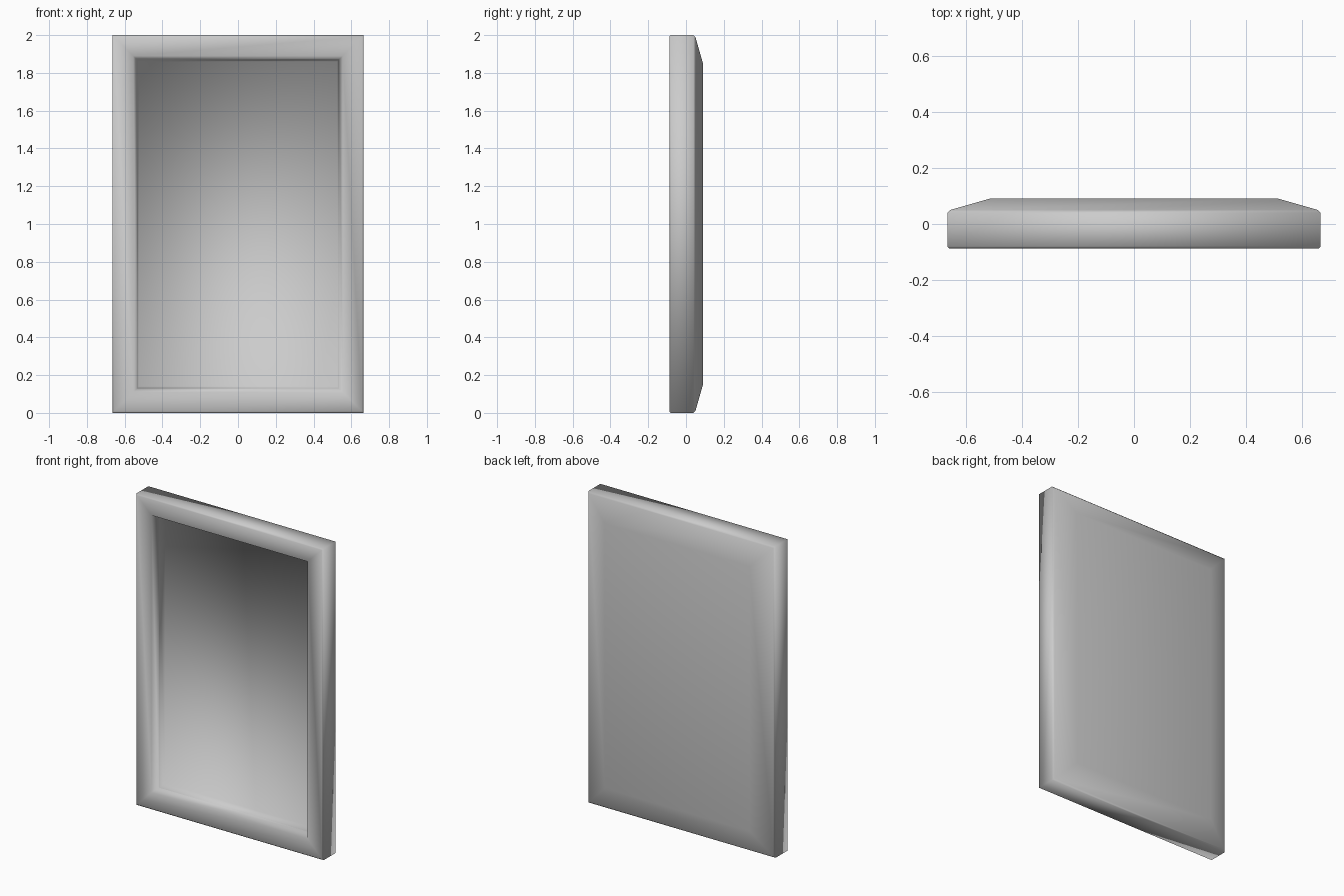
import bpy
import bmesh

cube = bpy.data.objects.get("Cube")
if cube:
    bpy.data.objects.remove(cube, do_unlink=True)

HALF_W, HALF_H = 0.665, 1.0


def material(name, color):
    mat = bpy.data.materials.new(name)
    mat.use_nodes = True
    mat.diffuse_color = color
    mat.node_tree.nodes["Principled BSDF"].inputs["Base Color"].default_value = color
    return mat


def ring_shell(name, profile, mat, back_cap=False, front_cap=False):
    """Join rectangular rings given as (inset, y), ordered from back to front."""
    bm = bmesh.new()
    rings = []
    for inset, y in profile:
        w, h = HALF_W - inset, HALF_H - inset
        corners = ((-1, -1), (1, -1), (1, 1), (-1, 1))
        rings.append([bm.verts.new((sx * w, y, HALF_H + sz * h)) for sx, sz in corners])
    for a, b in zip(rings, rings[1:]):
        for i in range(4):
            j = (i + 1) % 4
            bm.faces.new((a[i], a[j], b[j], b[i]))
    if back_cap:
        bm.faces.new(rings[0][::-1])
    if front_cap:
        bm.faces.new(rings[-1])
    for face in bm.faces:
        face.smooth = True
    mesh = bpy.data.meshes.new(name)
    bm.to_mesh(mesh)
    bm.free()
    mesh.materials.append(mat)
    obj = bpy.data.objects.new(name, mesh)
    bpy.context.collection.objects.link(obj)
    return obj


grey = material("plain grey", (0.6, 0.6, 0.6, 1))

# Casing: tapered back, straight sides with eased edges, front border and inner slope
ring_shell("frame", [(0.15, 0.09), (0.01, 0.05), (0, 0.04), (0, -0.08),
                     (0.008, -0.088), (0.11, -0.085), (0.13, -0.04)],
           grey, back_cap=True)

# Recessed panel with its thin surrounding wall
ring_shell("recessed_panel", [(0.13, -0.04), (0.14, 0.01)], grey, front_cap=True)
